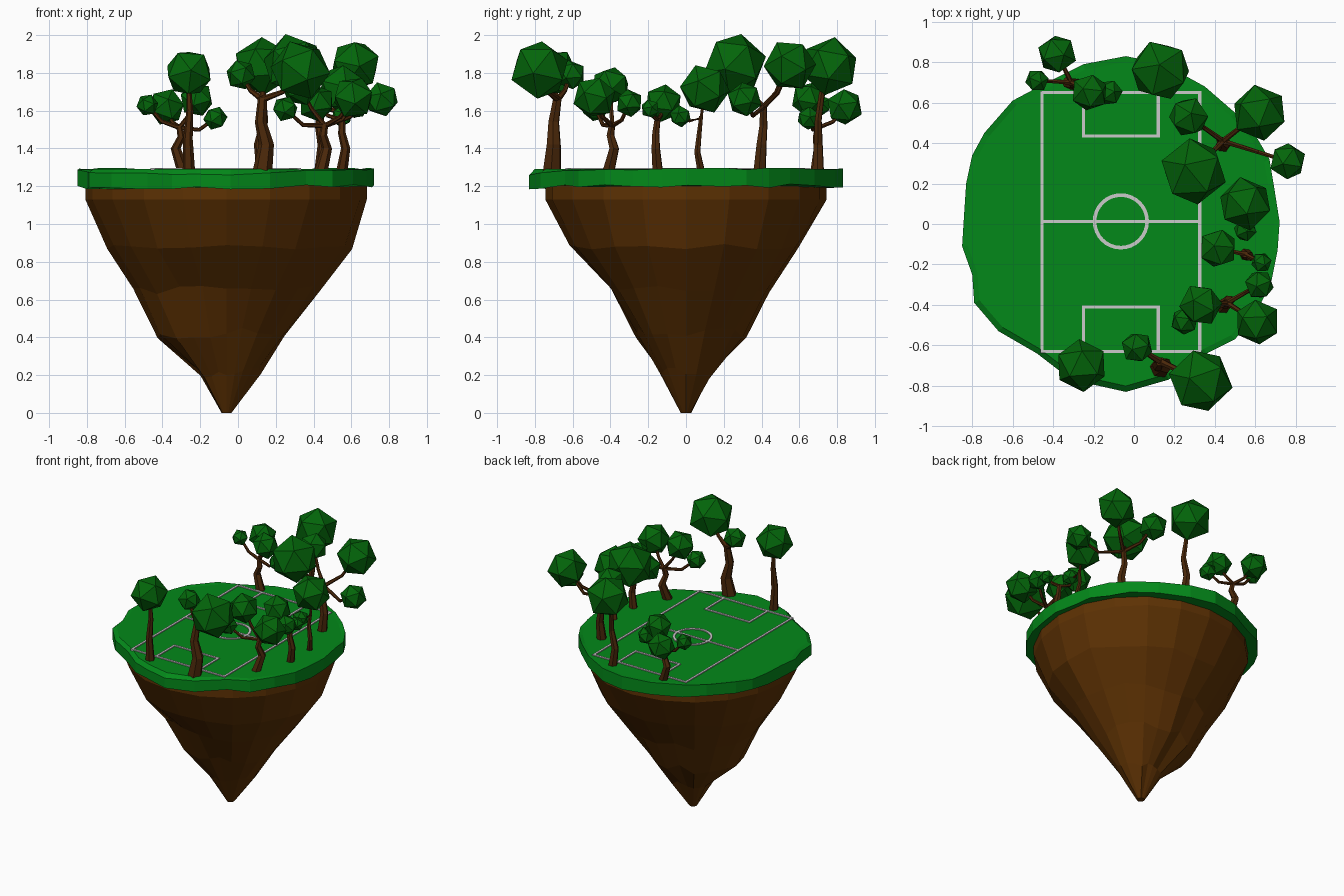
import bpy, bmesh, math, random
from mathutils import Vector, Euler

if "Cube" in bpy.data.objects:
    bpy.data.objects.remove(bpy.data.objects["Cube"])

random.seed(4)
CX = -0.06  # island axis in x


def material(name, rgb):
    m = bpy.data.materials.new(name)
    m.diffuse_color = (*rgb, 1)
    m.use_nodes = True
    m.node_tree.nodes["Principled BSDF"].inputs["Base Color"].default_value = m.diffuse_color
    return m


GRASS = material("grass_green", (0.001, 0.25, 0.010))
LEAF = material("leaf_green", (0.001, 0.13, 0.003))
ROCK = material("earth_brown", (0.11, 0.031, 0.001))
BARK = material("bark_brown", (0.07, 0.021, 0.003))
WHITE = material("line_white", (0.75, 0.75, 0.75))


def make(name, bm, mat):
    bmesh.ops.recalc_face_normals(bm, faces=bm.faces)
    me = bpy.data.meshes.new(name)
    bm.to_mesh(me)
    bm.free()
    me.materials.append(mat)
    ob = bpy.data.objects.new(name, me)
    bpy.context.collection.objects.link(ob)
    return ob


def loft(bm, rings):
    """Skin a list of closed rings and cap both ends."""
    vs = [[bm.verts.new(p) for p in ring] for ring in rings]
    n = len(vs[0])
    for a, b in zip(vs, vs[1:]):
        for i in range(n):
            j = (i + 1) % n
            bm.faces.new((a[i], a[j], b[j], b[i]))
    bm.faces.new(vs[0])
    bm.faces.new(vs[-1])


# Hanging rock: radius per height towards +x, +y, -x, -y, blended around and jittered
PROFILE = [(0, .025, .028, .028, .028, 0), (.21, .18, .135, .145, .135, .03),
           (.42, .315, .32, .37, .265, .03), (.65, .50, .445, .485, .40, .025),
           (.88, .655, .60, .625, .61, .015), (1.13, .742, .745, .748, .745, 0),
           (1.21, .742, .745, .748, .745, 0)]
rings = []
N = 20
for z, *quad, jit in PROFILE:
    ring = []
    for i in range(N):
        q, t = divmod(i / N * 4, 1)
        s = t * t * (3 - 2 * t)
        r = quad[int(q)] * (1 - s) + quad[(int(q) + 1) % 4] * s
        r *= 1 + random.uniform(-jit, jit)
        a = 2 * math.pi * i / N
        ring.append((CX + r * math.cos(a), r * math.sin(a), z + random.uniform(-1, 1) * jit))
    rings.append(ring)
bm = bmesh.new()
loft(bm, rings)
make("island_rock", bm, ROCK)

# Grass slab: irregular outline with an uneven edge
outline = [(-.04, .83), (-.25, .79), (-.45, .69), (-.60, .61), (-.74, .45), (-.80, .34),
           (-.83, .20), (-.84, .05), (-.85, -.11), (-.80, -.25), (-.79, -.39), (-.67, -.53),
           (-.48, -.64), (-.35, -.74), (-.22, -.79), (-.04, -.83), (.17, -.77), (.36, -.64),
           (.50, -.57), (.61, -.43), (.68, -.28), (.71, -.13), (.72, .01), (.69, .20),
           (.67, .32), (.60, .44), (.50, .55), (.35, .68), (.15, .79)]
low, top, inner = [], [], []
for x, y in outline:
    front = max(0, -y - .2 - .4 * x)
    low.append((x, y, 1.20 - .02 * front + random.uniform(-.01, .012)))
    top.append((x, y, 1.292 - .045 * front + random.uniform(-.006, .006)))
    inner.append((CX + (x - CX) * .965, y * .965, 1.29))
bm = bmesh.new()
loft(bm, [low, top, inner])
make("grass_slab", bm, GRASS)

# Pitch markings
bm = bmesh.new()
W, Z0, Z1 = .008, 1.285, 1.297


def bar(x0, y0, x1, y1):
    ring = [(x0 - W, y0 - W), (x1 + W, y0 - W), (x1 + W, y1 + W), (x0 - W, y1 + W)]
    loft(bm, [[(x, y, z) for x, y in ring] for z in (Z0, Z1)])


def rectangle(x0, y0, x1, y1):
    bar(x0, y0, x1, y0)
    bar(x0, y1, x1, y1)
    bar(x0, y0, x0, y1)
    bar(x1, y0, x1, y1)


rectangle(-.455, -.63, .325, .65)
rectangle(-.25, .435, .12, .65)
rectangle(-.25, -.63, .12, -.41)
bar(-.455, .013, .325, .013)
make("pitch_lines", bm, WHITE)

bm = bmesh.new()
section = [(.121, Z0), (.139, Z0), (.139, Z1), (.121, Z1)]
circ = [[bm.verts.new((-.065 + r * math.cos(t), .013 + r * math.sin(t), z)) for r, z in section]
        for t in [2 * math.pi * i / 32 for i in range(32)]]
for i in range(32):
    a, b = circ[i], circ[(i + 1) % 32]
    for k in range(4):
        bm.faces.new((a[k], a[(k + 1) % 4], b[(k + 1) % 4], b[k]))
make("centre_circle", bm, WHITE)


def limb(bm, pts, r0, r1):
    """Tapered six-sided limb along a bent path."""
    pts = [Vector(p) for p in pts]
    out = []
    for i, p in enumerate(pts):
        d = (pts[min(i + 1, len(pts) - 1)] - pts[max(i - 1, 0)]).normalized()
        u = d.cross(Vector((.1, 1, 0.05))).normalized()
        v = d.cross(u)
        r = r1 + (r0 - r1) * (1 - i / (len(pts) - 1)) ** 1.3
        out.append([p + r * (u * math.cos(t) + v * math.sin(t))
                    for t in [math.pi * k / 3 for k in range(6)]])
    loft(bm, out)


def tree(name, trunk, r0, r1, balls):
    """Bent trunk, one kinked branch per leaf ball, low-poly leaf balls."""
    wood, leaf = bmesh.new(), bmesh.new()
    limb(wood, trunk, r0, r1)
    fork = Vector(trunk[-1])
    for x, y, z, r in balls:
        c = Vector((x, y, z))
        mid = fork.lerp(c, .55)
        mid.z -= .22 * (c - fork).xy.length
        limb(wood, [fork - Vector((0, 0, .01)), mid, c], r1 * .75, .009)
        rot = Euler([random.uniform(0, 6.28) for _ in range(3)]).to_matrix().to_4x4()
        rot.translation = c
        bmesh.ops.create_icosphere(leaf, subdivisions=1, radius=r * 1.08, matrix=rot)
    make(name + "_trunk", wood, BARK)
    make(name + "_leaves", leaf, LEAF)


B = 1.28
tree("front_tree", [(.13, -.71, B), (.15, -.70, 1.42), (.12, -.70, 1.54), (.13, -.68, 1.67)],
     .052, .024, [(.015, -.61, 1.79, .075), (.33, -.775, 1.815, .15)])
tree("front_left_tree", [(-.26, -.69, B), (-.265, -.695, 1.45), (-.255, -.69, 1.6), (-.26, -.69, 1.70)],
     .033, .014, [(-.26, -.70, 1.80, .122)])
tree("front_right_tree", [(.44, -.41, B), (.47, -.38, 1.40), (.45, -.40, 1.47), (.46, -.39, 1.53)],
     .035, .018, [(.33, -.40, 1.73, .10), (.25, -.48, 1.61, .065),
                  (.62, -.30, 1.64, .07), (.61, -.485, 1.67, .107)])
tree("right_tree", [(.55, -.15, B), (.57, -.16, 1.40), (.55, -.16, 1.48), (.55, -.15, 1.56)],
     .030, .017, [(.415, -.12, 1.64, .094), (.63, -.19, 1.61, .048)])
tree("middle_right_tree", [(.55, .08, B), (.57, .06, 1.38), (.55, .07, 1.48), (.56, .08, 1.57)],
     .022, .011, [(.55, .10, 1.715, .125), (.55, -.03, 1.57, .055)])
tree("large_tree", [(.44, .39, B), (.45, .40, 1.42), (.43, .41, 1.52), (.44, .41, 1.63)],
     .036, .019, [(.295, .26, 1.845, .157), (.27, .53, 1.83, .095),
                  (.62, .55, 1.84, .13), (.76, .31, 1.66, .087)])
tree("back_tree", [(.13, .70, B), (.11, .70, 1.42), (.14, .70, 1.55), (.13, .72, 1.70)],
     .033, .016, [(.13, .76, 1.835, .145)])
tree("back_left_tree", [(-.29, .69, B), (-.33, .70, 1.40), (-.30, .69, 1.46), (-.31, .70, 1.52)],
     .033, .017, [(-.38, .84, 1.62, .092), (-.48, .71, 1.63, .055),
                  (-.22, .65, 1.66, .088), (-.12, .65, 1.56, .06)])
